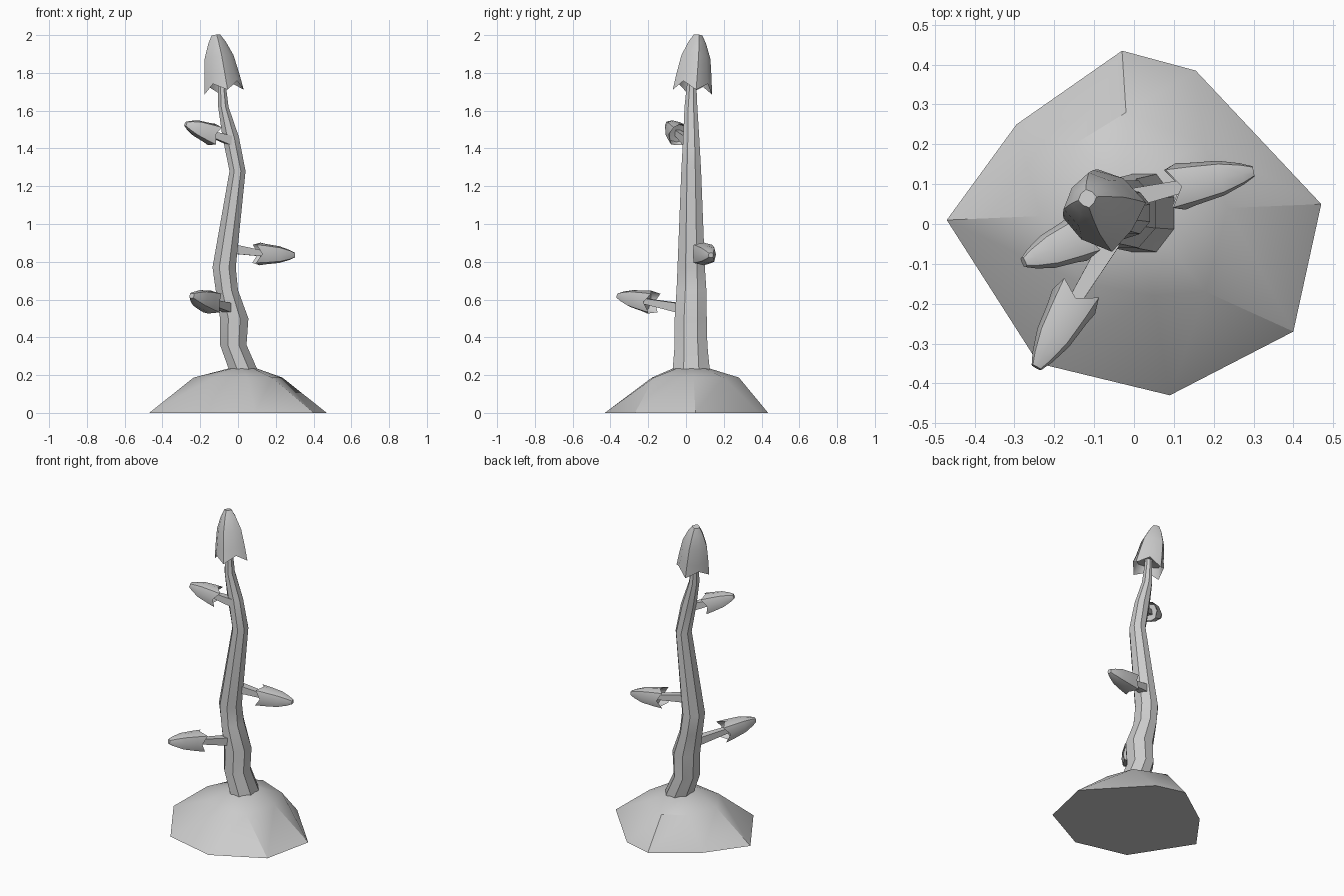
import bpy, bmesh, math
from mathutils import Vector

if "Cube" in bpy.data.objects:
    bpy.data.objects.remove(bpy.data.objects["Cube"])

N = 8


def loft(name, rings, cap_start=True, cap_end=True, angle=35):
    """Skin a list of equal-length point rings into one object."""
    bm = bmesh.new()
    vr = [[bm.verts.new(p) for p in ring] for ring in rings]
    for a, b in zip(vr, vr[1:]):
        n = len(a)
        for i in range(n):
            j = (i + 1) % n
            bm.faces.new((a[i], a[j], b[j], b[i]))
    if cap_start:
        bm.faces.new(vr[0][::-1])
    if cap_end:
        bm.faces.new(vr[-1])
    bmesh.ops.recalc_face_normals(bm, faces=bm.faces)
    me = bpy.data.meshes.new(name)
    bm.to_mesh(me)
    bm.free()
    ob = bpy.data.objects.new(name, me)
    bpy.context.collection.objects.link(ob)
    bpy.ops.object.select_all(action='DESELECT')
    ob.select_set(True)
    bpy.context.view_layer.objects.active = ob
    bpy.ops.object.shade_smooth_by_angle(angle=math.radians(angle))
    return ob


def oval(x0, x1, y0, y1, z):
    """Octagon that fills the given x and y range."""
    k = 1 / math.cos(math.pi / N)
    ang = [2 * math.pi * (i + 0.5) / N for i in range(N)]
    return [((x0 + x1) / 2 + (x1 - x0) / 2 * k * math.cos(a),
             (y0 + y1) / 2 + (y1 - y0) / 2 * k * math.sin(a), z) for a in ang]


# Ground mound: uneven eight-sided foot
foot = [(0.47, 0.05), (0.155, 0.385), (-0.03, 0.435), (-0.295, 0.25),
        (-0.47, 0.01), (-0.24, -0.35), (0.09, -0.43), (0.40, -0.27)]
shoulder = [(0.235, 0.04), (0.175, 0.20), (-0.02, 0.28), (-0.15, 0.20),
            (-0.235, 0.02), (-0.13, -0.15), (0.05, -0.18), (0.18, -0.17)]
crown = [(0.10, 0.03), (0.08, 0.10), (0.02, 0.125), (-0.03, 0.10),
         (-0.05, 0.03), (-0.03, -0.05), (0.02, -0.07), (0.08, -0.05)]
loft("mound", [[(x, y, 0) for x, y in foot],
               [(x, y, 0.187) for x, y in shoulder],
               [(x, y, 0.235) for x, y in crown]])

# Crooked trunk: x range, y range and height of each ring
trunk = [(-0.05, 0.10, -0.07, 0.125, 0.20),
         (-0.05, 0.10, -0.07, 0.125, 0.235),
         (-0.095, 0.045, -0.06, 0.113, 0.36),
         (-0.095, 0.055, -0.06, 0.11, 0.50),
         (-0.118, 0.0, -0.05, 0.108, 0.65),
         (-0.135, -0.012, -0.045, 0.10, 0.77),
         (-0.045, 0.04, -0.025, 0.08, 1.28),
         (-0.082, 0.005, -0.015, 0.07, 1.46),
         (-0.105, -0.05, -0.008, 0.06, 1.62),
         (-0.105, -0.065, 0.005, 0.055, 1.74),
         (-0.105, -0.065, 0.01, 0.055, 1.80)]
loft("trunk", [oval(*r) for r in trunk])


def bud(name, rim, tip, radius, turn=0.0):
    """Pointed cap with a scalloped rim and a hollow underside."""
    rim, tip = Vector(rim), Vector(tip)
    axis = tip - rim
    rot = axis.to_track_quat('Z', 'Y')
    length = axis.length

    def ring(t, r, scallop=0.0):
        pts = []
        for i in range(N):
            corner = i % 2
            a = 2 * math.pi * i / N + turn
            rr = radius * r * (1.14 if corner else 1.0)
            z = length * (t + (0 if corner else scallop))
            pts.append(rim + rot @ Vector((rr * math.cos(a), rr * math.sin(a), z)))
        return pts

    loft(name, [ring(0.22, 0.25), ring(0.20, 0.82), ring(-0.04, 1.0, 0.15),
                ring(0.25, 0.90), ring(0.60, 0.74), ring(0.86, 0.45),
                ring(1.0, 0.22)], angle=50)


def twig(name, start, end, r0, r1):
    """Four-sided tapering stalk."""
    start, end = Vector(start), Vector(end)
    rot = (end - start).to_track_quat('Z', 'Y')
    rings = []
    for c, r in ((start, r0), (end, r1)):
        rings.append([c + rot @ Vector((r * sx, r * sy, 0))
                      for sx, sy in ((1, 1), (-1, 1), (-1, -1), (1, -1))])
    loft(name, rings)


# Top bud
bud("top_bud", (-0.075, 0.035, 1.71), (-0.117, 0.064, 2.0), 0.093)

# Side buds: name, twig start, rim centre, tip, rim radius
sides = [("low", (-0.05, -0.03, 0.555), (-0.14, -0.175, 0.583), (-0.245, -0.36, 0.62), 0.062),
         ("middle", (-0.03, 0.06, 0.868), (0.095, 0.09, 0.842), (0.30, 0.132, 0.835), 0.060),
         ("high", (-0.035, 0.01, 1.44), (-0.125, -0.03, 1.468), (-0.277, -0.096, 1.53), 0.060)]
for name, start, rim, tip, r in sides:
    inner = Vector(rim).lerp(Vector(tip), 0.3)
    twig(name + "_twig", start, inner, 0.025, 0.014)
    bud(name + "_bud", rim, tip, r)
